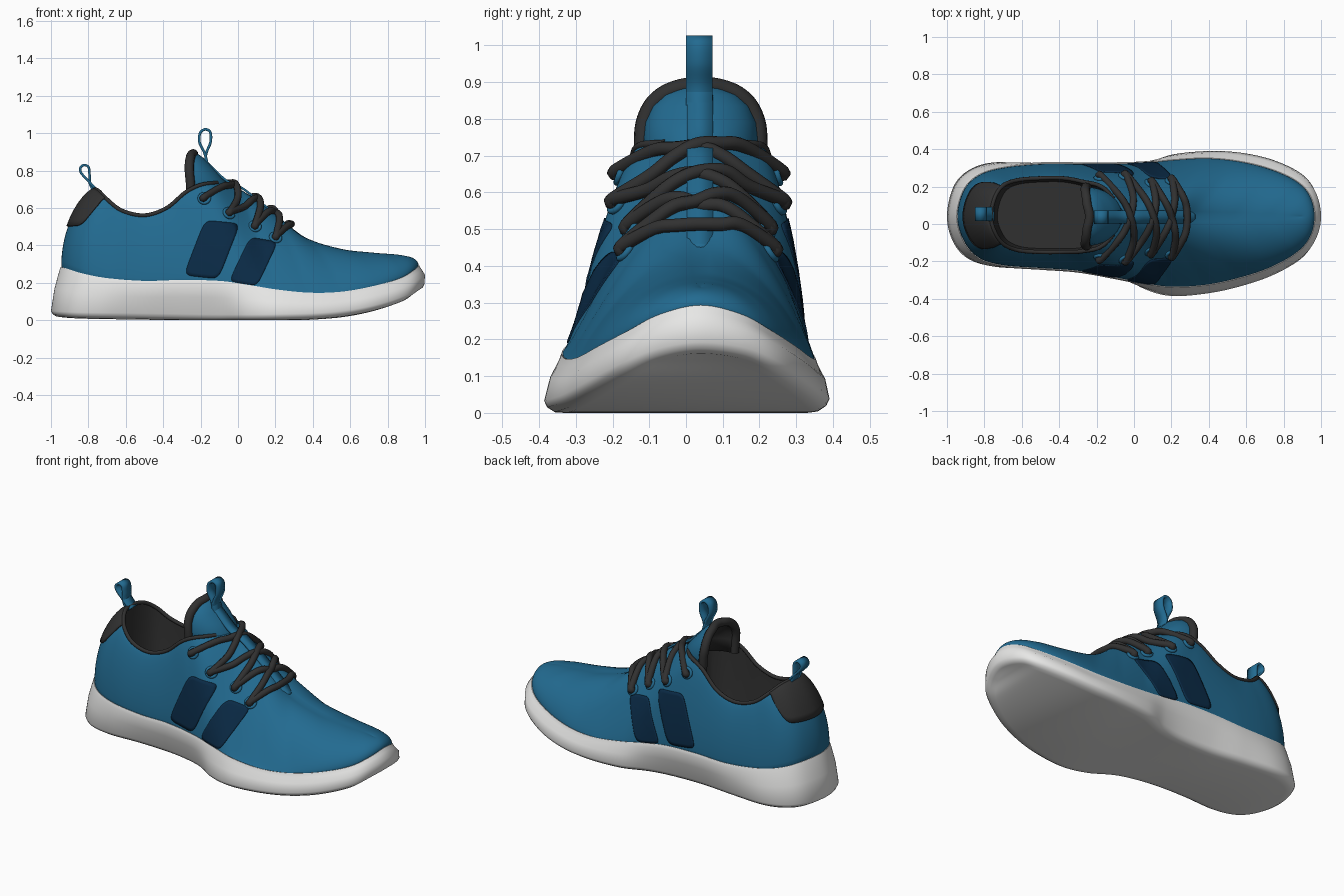
import bpy, bmesh, math
from mathutils import Vector
from mathutils.bvhtree import BVHTree

if "Cube" in bpy.data.objects:
    bpy.data.objects.remove(bpy.data.objects["Cube"])

CY, SEG = 0.04, 8          # centre line in y, samples per outline station


def material(name, rgb):
    m = bpy.data.materials.new(name)
    m.diffuse_color = (*rgb, 1)
    m.use_nodes = True
    m.node_tree.nodes["Principled BSDF"].inputs["Base Color"].default_value = m.diffuse_color
    return m


BLUE = material("knit blue", (0.016, 0.145, 0.28))
NAVY = material("navy", (0.003, 0.023, 0.06))
DARK = material("charcoal", (0.03, 0.03, 0.03))
SOLE = material("sole grey", (0.8, 0.8, 0.79))


def spline(pts, closed=False, n=SEG):
    """Smooth curve through the points."""
    c, out = len(pts), []
    get = (lambda i: pts[i % c]) if closed else (lambda i: pts[min(max(i, 0), c - 1)])
    for i in range(c if closed else c - 1):
        a, b, d, e = (Vector(get(i + k)) for k in (-1, 0, 1, 2))
        for k in range(n):
            t = k / n
            out.append(0.5 * (2 * b + (d - a) * t + (2 * a - 5 * b + 4 * d - e) * t * t
                              + (3 * b - a - 3 * d + e) * t ** 3))
    return out if closed else out + [Vector(pts[-1])]


def outline(rows):
    """Rows (x, y right, y left, z) from heel to toe -> closed smooth ring."""
    pts = [(x, r, z) for x, r, l, z in rows]
    pts += [(x, l, z) for x, r, l, z in rows[-2:0:-1]]
    ring = spline(pts, True)
    half = len(ring) // 2
    for j, p in enumerate(ring):
        p.y = min(p.y, CY) if j <= half else max(p.y, CY)
    ring[0].y = ring[half].y = CY
    return ring


def offset(ring, d, dz=0.0, toe=0.0):
    """Push a ring outward by d (plus extra near the toe) and up by dz."""
    out = []
    for j, p in enumerate(ring):
        t = ring[(j + 1) % len(ring)] - ring[j - 1]
        n = Vector((t.y, -t.x, 0)).normalized()
        e = d + toe * max(0, (p.x - .6) / .4)
        out.append(Vector((p.x + n.x * e, p.y + n.y * e, max(0, p.z + dz))))
    return out


def make(name, verts, faces, mats, fix=False, solid=0):
    me = bpy.data.meshes.new(name)
    me.from_pydata([tuple(v) for v in verts], [], faces)
    bm = bmesh.new()
    bm.from_mesh(me)
    bmesh.ops.remove_doubles(bm, verts=bm.verts, dist=1e-5)
    if fix:
        bmesh.ops.recalc_face_normals(bm, faces=bm.faces)
    bm.to_mesh(me)
    bm.free()
    me.shade_smooth()
    for m in mats:
        me.materials.append(m)
    ob = bpy.data.objects.new(name, me)
    bpy.context.collection.objects.link(ob)
    if solid:
        s = ob.modifiers.new("thickness", 'SOLIDIFY')
        s.thickness, s.offset = solid, -1
        s.material_offset = s.material_offset_rim = len(mats) - 1
    return ob


def loft(name, rings, mats, closed=True, caps=False, **kw):
    m = len(rings[0])
    verts = [p for r in rings for p in r]
    faces = [(k * m + j, k * m + (j + 1) % m, (k + 1) * m + (j + 1) % m, (k + 1) * m + j)
             for k in range(len(rings) - 1) for j in range(m if closed else m - 1)]
    if caps:   # bridge right side to left side across the first and last ring
        for o in (0, (len(rings) - 1) * m):
            for j in range(m // 2):
                f = [o + j, o + j + 1, o + (m - j - 1) % m, o + (m - j) % m]
                faces.append(tuple(dict.fromkeys(f)))
    return make(name, verts, faces, mats, **kw)


def tube(name, pts, r, mat, cyclic=False):
    cu = bpy.data.curves.new(name, 'CURVE')
    cu.dimensions, cu.bevel_depth, cu.bevel_resolution = '3D', r, 3
    cu.use_fill_caps = True
    sp = cu.splines.new('POLY')
    sp.points.add(len(pts) - 1)
    for q, p in zip(sp.points, pts):
        q.co = (*p, 1)
    sp.use_smooth, sp.use_cyclic_u = True, cyclic
    cu.materials.append(mat)
    ob = bpy.data.objects.new(name, cu)
    bpy.context.collection.objects.link(ob)


# outlines: upper base (feather line), widest sole line, collar edge plus instep ridge
BASE = outline([(-.945, .04, .04, .285), (-.91, -.09, .18, .275), (-.83, -.18, .26, .25),
                (-.70, -.22, .30, .225), (-.5, -.235, .32, .21), (-.3, -.25, .32, .215),
                (-.1, -.285, .32, .21), (.05, -.315, .325, .19), (.2, -.335, .34, .165),
                (.38, -.325, .35, .147), (.55, -.29, .335, .152), (.72, -.235, .295, .182),
                (.865, -.155, .23, .224), (.94, -.07, .15, .268), (.965, .04, .04, .293)])
WIDE = outline([(-1, .04, .04, .05), (-.965, -.1, .2, .047), (-.88, -.19, .29, .043),
                (-.74, -.225, .33, .04), (-.52, -.215, .315, .037), (-.3, -.22, .29, .033),
                (-.1, -.26, .29, .03), (.05, -.345, .315, .03), (.2, -.385, .37, .032),
                (.4, -.37, .39, .037), (.58, -.33, .38, .052), (.75, -.27, .34, .085),
                (.9, -.18, .265, .133), (.97, -.075, .17, .175), (.996, .04, .04, .192)])
EDGE = outline([(-.765, .04, .04, .70), (-.745, -.04, .14, .69), (-.70, -.105, .205, .645),
                (-.62, -.14, .235, .585), (-.5, -.15, .245, .56), (-.38, -.15, .245, .60),
                (-.27, -.145, .225, .69), (-.16, -.11, .19, .73), (-.02, .04, .04, .715),
                (.15, .04, .04, .60), (.32, .04, .04, .455), (.52, .04, .04, .385),
                (.7, .04, .04, .362), (.83, .04, .04, .352), (.89, .04, .04, .342)])
# wall profile exponents per station: crown and flank roundness
CROWN = [1.4, 1.4, 1.4, 1.3, 1.3, 1.3, 1.3, 1.4, 1.5, 1.55, 1.7, 1.9, 2, 2, 2]
FLANK = [2, 2, 1.9, 1.6, 1.5, 1.4, 1.2, 1.0, .87, .9, 1.1, 1.5, 1.9, 2, 2]
M = len(BASE)


def skin(j, v):
    """Point on the upper: outline sample j, height v from sole to edge."""
    j %= M
    s = min(j, M - j) / SEG
    i = min(int(s), 13)
    p, q = (t[i] + (t[i + 1] - t[i]) * (s - i) for t in (CROWN, FLANK))
    if j > M / 2:          # inner side of the foot is steeper
        q += .25 * max(0, 1 - abs(s - 7.5) / 5)
    h = 1 - math.cos(v * math.pi / 2)
    w = (1 - (1 - h) ** p) ** (1 / q) if h > 0 else 0
    b, e = BASE[j], EDGE[j]
    return Vector((b.x + (e.x - b.x) * h, b.y + (e.y - b.y) * h, b.z + (e.z - b.z) * w))


# sole
mid = [a.lerp(b, 0.5) for a, b in zip(WIDE, BASE)]
loft("sole", [offset(WIDE, -.055, -.034), offset(WIDE, -.028, -.03), offset(WIDE, -.008, -.017),
              WIDE, offset(mid, .009, 0, .011), offset(BASE, .01, -.02, .006),
              offset(BASE, .003, .0), offset(BASE, -.03, -.006)],
     [SOLE], caps=True, fix=True)

# upper
upper = loft("upper", [offset(BASE, -.012, -.03)]
             + [[skin(j, k / 18) for j in range(M)] for k in range(19)], [BLUE])
dg = bpy.context.evaluated_depsgraph_get()
skin_tree = BVHTree.FromObject(upper, dg)

# dark lining and collar binding
n = int(7.4 * SEG)
collar = [EDGE[j % M] for j in range(-n, n + 1)]
mc = Vector((-.42, CY, 0))


def shrink(f, z=None):
    return [Vector((mc.x + (p.x - mc.x) * f, CY + (p.y - CY) * f, p.z if z is None else z))
            for p in collar]


loft("lining", [shrink(0.0, .3), shrink(.9, .3), shrink(.97, .45), shrink(.995)], [DARK])
tube("collar_binding", collar, .011, DARK)

# tongue: curved shell, blue in front, charcoal back and padded rim
rows = [(.66, -.25, .195, .155), (.74, -.255, .19, .157), (.79, -.26, .15, .152),
        (.835, -.26, .11, .132), (.865, -.255, .075, .10), (.882, -.25, .045, .06),
        (.889, -.24, .025, .02)]
angles = [math.radians(-90 + 10 * i) for i in range(19)]
rings = [[Vector((xb + d * math.cos(a), CY + w * math.sin(a), z)) for a in angles]
         for z, xb, d, w in rows]
tongue = loft("tongue", rings, [BLUE, DARK], closed=False, solid=.02)
tongue_tree = BVHTree.FromPolygons([v.co for v in tongue.data.vertices],
                                   [tuple(p.vertices) for p in tongue.data.polygons])
tube("tongue_rim", spline([r[0] for r in rings] + [r[-1] for r in rings[::-1]], n=5), .025, DARK)


# webbing: tongue strap and two pull loops
def ribbon(name, xz, y0, y1, thick):
    path = spline([(x, 0, z) for x, z in xz], n=6)
    loft(name, [[Vector((p.x, y, p.z)) for p in path] for y in (y0, y1)], [BLUE],
         closed=False, solid=thick)


ribbon("tongue_strap", [(-.18, .865), (-.13, .817), (-.06, .752), (.02, .714), (.08, .67),
                        (.16, .605), (.24, .533), (.33, .452)], .003, .073, .012)
ribbon("tongue_loop", [(-.17, .83), (-.185, .89), (-.213, .95), (-.208, 1.005), (-.175, 1.027),
                       (-.142, 1.008), (-.14, .95), (-.163, .89), (-.168, .83)], 0, .072, .014)
ribbon("heel_loop", [(-.755, .685), (-.80, .735), (-.845, .785), (-.847, .82), (-.82, .836),
                     (-.793, .82), (-.787, .775), (-.785, .73), (-.76, .68)], .015, .09, .013)


# side stripes laid on the upper
def side_hit(x, z, side):
    p, nrm, _, _ = skin_tree.ray_cast(Vector((x, 2 * side, z)), Vector((0, -side, 0)))
    if p is None:
        p, nrm, _, _ = skin_tree.find_nearest(Vector((x, .33 * side, z)))
    return p, nrm


def stripe(name, x, z, half_w, half_h, lean, drop, side):
    rings = []
    for k in range(9):
        ring = []
        for i in range(48):
            a = -side * math.tau * i / 48
            u, w = (math.copysign(abs(f) ** .3, f) * (1 - k / 8) for f in (math.cos(a), math.sin(a)))
            p, nrm = side_hit(x + u * half_w + w * lean, z + w * half_h - u * drop, side)
            ring.append(p + nrm * .005)
        rings.append(ring)
    loft(name, rings, [NAVY], solid=.008)


for side, tag in ((-1, "right"), (1, "left")):
    stripe("rear_stripe_" + tag, -.14, .377, .093, .147, .057, .01, side)
    stripe("front_stripe_" + tag, .083, .312, .075, .117, .055, .012, side)

# heel patch wrapping the back of the collar
span = 15
patch = []
for k in range(9):
    ring = []
    for j in range(-span, span + 1):
        t = abs(j / span)
        low = .41 + .09 * t ** 2 + .32 * t ** 9
        p = skin(j, low + (1 - low) * k / 8)
        ring.append(p + skin_tree.find_nearest(p)[1] * .009)
    patch.append(ring)
loft("heel_patch", patch, [DARK], closed=False, solid=.009)

# eyelets
holes = {}
for i, (x, z) in enumerate([(-.18, .65), (-.05, .57), (.09, .50), (.2, .44)]):
    for side in (-1, 1):
        p, nrm = side_hit(x, z, side)
        holes[i, side] = (p, nrm)
        u = nrm.orthogonal().normalized()
        w = nrm.cross(u)
        tube("eyelet", [p + nrm * .004 + .027 * (u * math.cos(a) + w * math.sin(a))
                        for a in (math.tau * q / 20 for q in range(20))], .009, BLUE, True)


# laces
def ground(x, y):
    hits = [t.ray_cast(Vector((x, y, 2)), Vector((0, 0, -1)))[0] for t in (skin_tree, tongue_tree)]
    return max([h.z for h in hits if h] + [0])


def lace(a, b, bow, lift):
    (p, pn), (q, qn) = a, b
    pts = [p, p + pn * .02]
    for t in (.2, .35, .5, .65, .8):
        c = p.lerp(q, t)
        hump = 1 - abs(2 * t - 1) ** 2.5
        x = c.x + bow * hump
        pts.append(Vector((x, c.y, max(ground(x, c.y) + .01, c.z + .07 * hump) + lift * hump)))
    tube("lace", spline(pts + [q + qn * .02, q], n=6), .019, DARK)


for i in range(3):
    bow = (.095, .075, .055)[i]
    lace(holes[i, -1], holes[i + 1, 1], bow, .0)
    lace(holes[i, 1], holes[i + 1, -1], bow + .005, .01)
lace(holes[3, -1], holes[3, 1], .085, .004)

# keep hard edges crisp
bpy.ops.object.select_all(action='DESELECT')
for ob in bpy.data.objects:
    if ob.type == 'MESH':
        ob.select_set(True)
        bpy.context.view_layer.objects.active = ob
bpy.ops.object.shade_smooth_by_angle(angle=math.radians(50))
